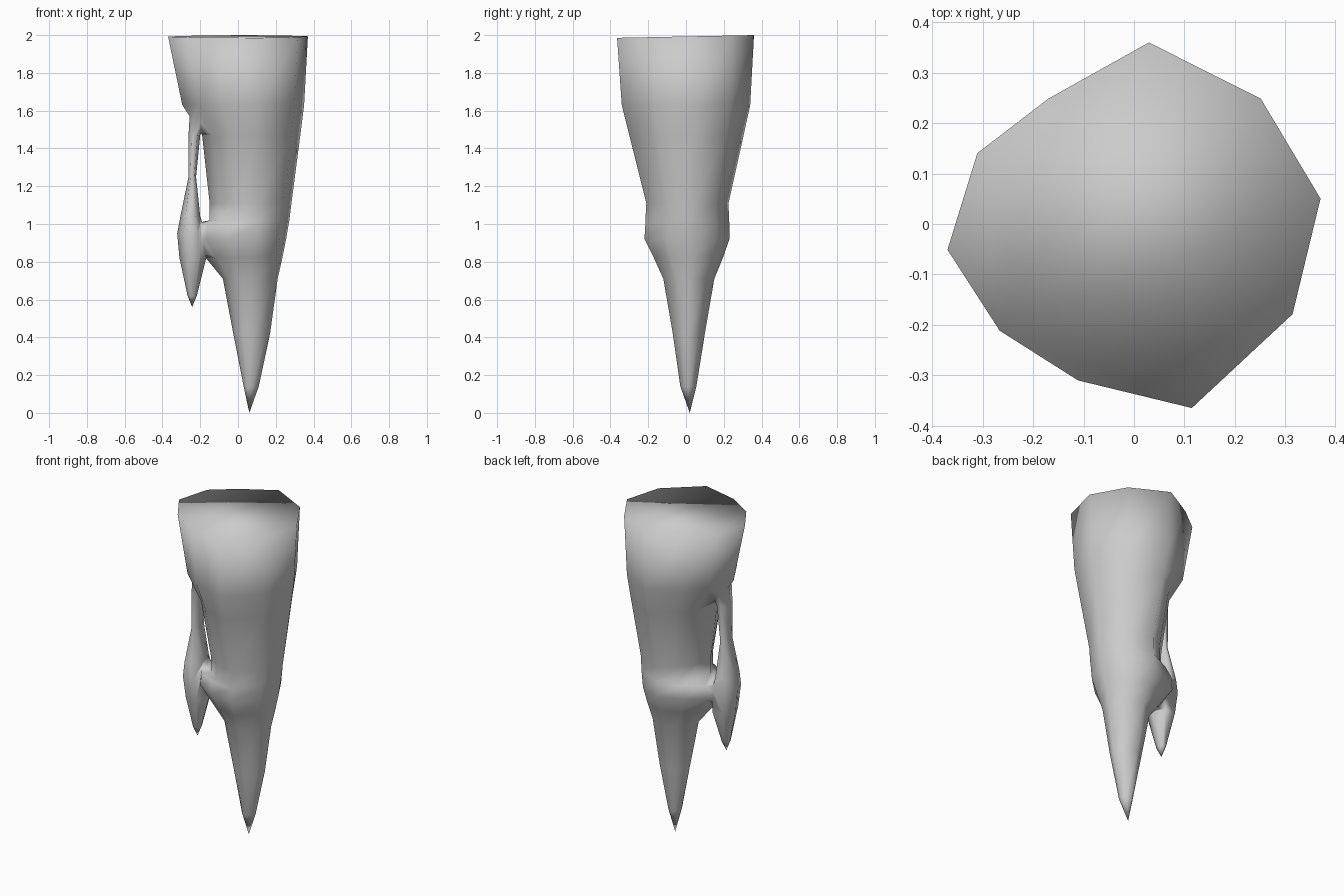
import bpy, bmesh

if "Cube" in bpy.data.objects:
    bpy.data.objects.remove(bpy.data.objects["Cube"])

# Irregular ten-sided outline, normalised to +-1
OUTLINE = [(0.08, 1), (0.68, 0.69), (1, 0.14), (0.85, -0.49), (0.31, -1),
           (-0.30, -0.85), (-0.72, -0.58), (-1, -0.14), (-0.84, 0.39), (-0.46, 0.69)]
SIX = [(1, 0), (0.5, 0.9), (-0.5, 0.9), (-1, 0), (-0.5, -0.9), (0.5, -0.9)]


def loft(name, outline, rings, tip):
    """Skin rings (z, left, right, front, back, centre_x, centre_y), ending in a point."""
    bm = bmesh.new()
    loops = []
    for z, xl, xr, yf, yb, cx, cy in rings:
        loop = []
        for nx, ny in outline:
            x = cx + nx * ((xr - cx) if nx > 0 else (cx - xl))
            y = cy + ny * ((yb - cy) if ny > 0 else (cy - yf))
            loop.append(bm.verts.new((x, y, z)))
        loops.append(loop)
    n = len(outline)
    bm.faces.new(loops[0])
    for a, b in zip(loops, loops[1:]):
        for i in range(n):
            bm.faces.new((a[i], a[(i + 1) % n], b[(i + 1) % n], b[i]))
    end = bm.verts.new(tip)
    for i in range(n):
        bm.faces.new((loops[-1][i], loops[-1][(i + 1) % n], end))
    bmesh.ops.recalc_face_normals(bm, faces=bm.faces)
    mesh = bpy.data.meshes.new(name)
    bm.to_mesh(mesh)
    bm.free()
    ob = bpy.data.objects.new(name, mesh)
    bpy.context.collection.objects.link(ob)
    return ob


# Main hanging spike, with a recess on its left and a bridge below it
profile = [(2.00, -0.37, 0.37, -0.365, 0.36),
           (1.63, -0.295, 0.35, -0.34, 0.34),
           (1.47, -0.19, 0.33, -0.30, 0.305),
           (1.11, -0.15, 0.283, -0.21, 0.225),
           (1.02, -0.15, 0.272, -0.215, 0.228),
           (1.00, -0.24, 0.268, -0.215, 0.23),
           (0.92, -0.25, 0.255, -0.22, 0.23),
           (0.82, -0.17, 0.235, -0.17, 0.195),
           (0.71, -0.08, 0.21, -0.12, 0.15),
           (0.42, -0.025, 0.17, -0.07, 0.10),
           (0.14, 0.03, 0.11, -0.03, 0.055)]
body = loft("rock_spike", OUTLINE,
            [(z, a, b, f, k, 0.06 * (1 - z / 2), 0.01 * (1 - z / 2))
             for z, a, b, f, k in profile], (0.06, 0.02, 0))

# Thin strand that swells into the small side spike
strand = [(1.68, -0.25, -0.12, -0.14, 0.06),
          (1.47, -0.262, -0.20, -0.11, 0.01),
          (1.25, -0.262, -0.222, -0.10, 0.0),
          (1.04, -0.305, -0.20, -0.135, 0.045),
          (0.95, -0.322, -0.17, -0.145, 0.055),
          (0.82, -0.31, -0.168, -0.13, 0.04),
          (0.62, -0.267, -0.218, -0.08, -0.02)]
side = loft("side_spike", SIX,
            [(z, a, b, f, k, (a + b) / 2, (f + k) / 2) for z, a, b, f, k in strand],
            (-0.243, -0.05, 0.56))

# Fuse both into one skin
mod = body.modifiers.new("fuse", 'BOOLEAN')
mod.operation = 'UNION'
mod.solver = 'EXACT'
mod.object = side
bpy.context.view_layer.objects.active = body
body.select_set(True)
bpy.ops.object.modifier_apply(modifier=mod.name)
bpy.data.objects.remove(side)

# Front of the top rim sits slightly lower
for v in body.data.vertices:
    if v.co.z > 1.9:
        v.co.z += 0.02 * (v.co.y - 0.36)
for p in body.data.polygons:
    p.use_smooth = True
